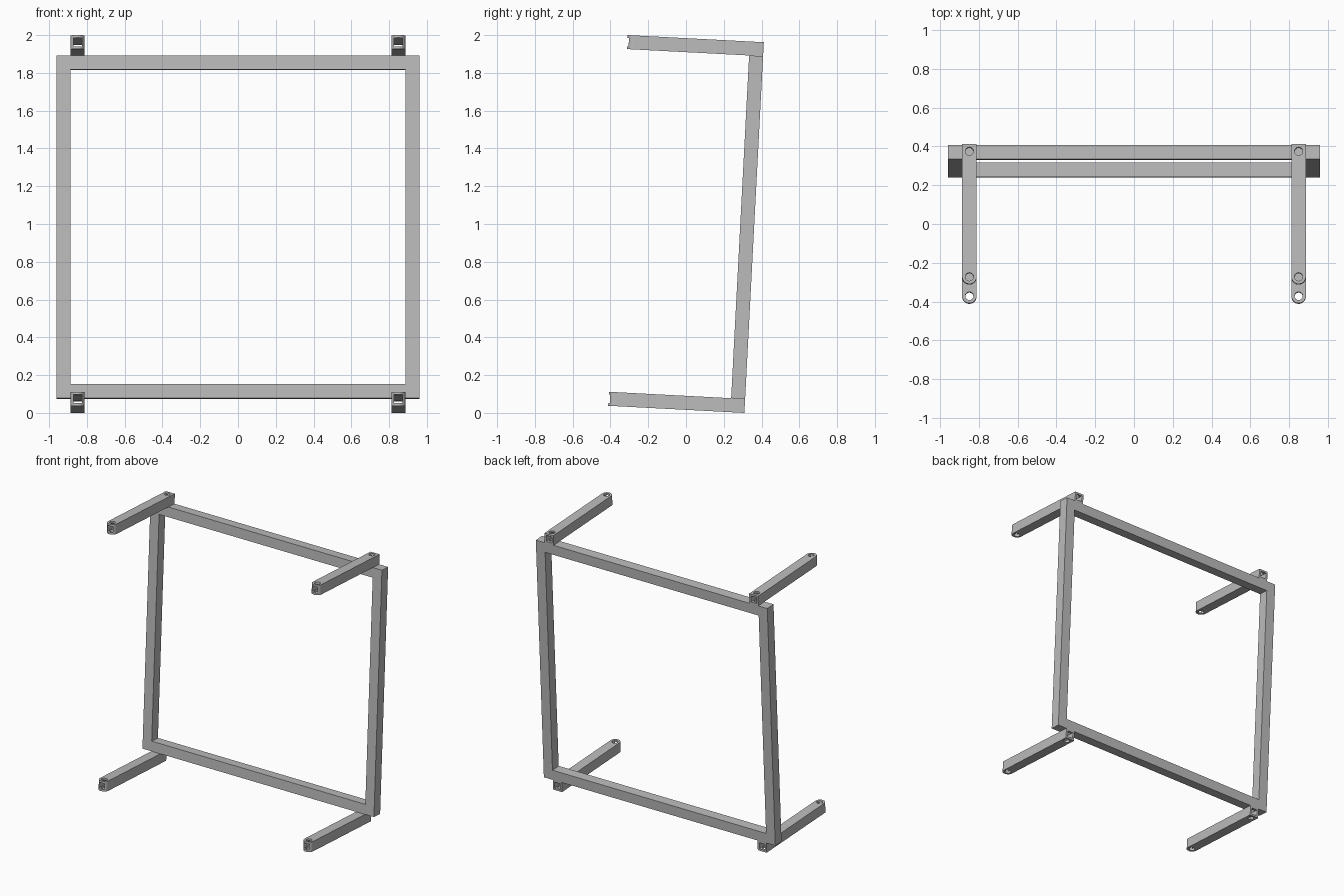
import bpy, bmesh, math
from mathutils import Matrix, Vector

cube = bpy.data.objects.get("Cube")
if cube:
    bpy.data.objects.remove(cube, do_unlink=True)

TUBE = 0.074                      # outer width of the square tube
BORE = 0.046                      # inner width of the arm tube
HALF_W, HEIGHT, ARM = 0.96, 1.965, 0.722
ARM_X = HALF_W - 1.5 * TUBE
HOLE_Y = ARM / 2 - TUBE / 2
HOLE_R = 0.021
TILT = Matrix.Translation((0, 0, 1)) @ Matrix.Rotation(math.radians(-3), 4, 'X')

steel = bpy.data.materials.new("grey steel")
steel.use_nodes = True
colour = (0.5, 0.5, 0.5, 1)
steel.diffuse_color = colour
steel.node_tree.nodes["Principled BSDF"].inputs["Base Color"].default_value = colour


def make_object(name, bm):
    bmesh.ops.recalc_face_normals(bm, faces=bm.faces)
    mesh = bpy.data.meshes.new(name)
    bm.to_mesh(mesh)
    bm.free()
    obj = bpy.data.objects.new(name, mesh)
    bpy.context.collection.objects.link(obj)
    return obj


def prism(name, outline, depth, direction):
    """Extrude a closed outline along a direction."""
    bm = bmesh.new()
    face = bm.faces.new([bm.verts.new(p) for p in outline])
    new = bmesh.ops.extrude_face_region(bm, geom=[face])["geom"]
    verts = [v for v in new if isinstance(v, bmesh.types.BMVert)]
    bmesh.ops.translate(bm, verts=verts, vec=Vector(direction) * depth)
    return make_object(name, bm)


def arc(y, radius, start, end, steps):
    angles = [start + (end - start) * i / steps for i in range(steps + 1)]
    return [(radius * math.cos(a), y + radius * math.sin(a), -TUBE / 2) for a in angles]


def cut(obj, cutters):
    """Subtract the cutters, bake the result and remove them."""
    for c in cutters:
        c.hide_render = True
        mod = obj.modifiers.new("cut", 'BOOLEAN')
        mod.operation, mod.solver, mod.object = 'DIFFERENCE', 'EXACT', c
    graph = bpy.context.evaluated_depsgraph_get()
    mesh = bpy.data.meshes.new_from_object(obj.evaluated_get(graph))
    obj.modifiers.clear()
    obj.data = mesh
    for c in cutters:
        bpy.data.objects.remove(c, do_unlink=True)


def finish(obj, matrix):
    obj.data.materials.clear()
    obj.data.materials.append(steel)
    obj.matrix_world = matrix


# Rectangular frame: a window-shaped ring of square tube
frame_h = HEIGHT / 2 - TUBE
y_front = ARM / 2 - TUBE


def rectangle(hw, hh, y):
    return [(-hw, y, -hh), (hw, y, -hh), (hw, y, hh), (-hw, y, hh)]


frame = prism("frame", rectangle(HALF_W, frame_h, y_front), TUBE, (0, 1, 0))
opening = prism("frame_opening", rectangle(HALF_W - TUBE, frame_h - TUBE, y_front - TUBE),
                TUBE * 3, (0, 1, 0))
cut(frame, [opening])
finish(frame, TILT)

# Hollow arm: rounded front end, square rear end, a bolt hole at each end
r = TUBE / 2
outline = [(r, ARM / 2, -r), (-r, ARM / 2, -r)] + arc(-HOLE_Y, r, math.pi, 2 * math.pi, 24)
arm = prism("upper_left_arm", outline, TUBE, (0, 0, 1))
bore = prism("arm_bore", rectangle(BORE / 2, BORE / 2, -ARM), ARM * 2, (0, 1, 0))
holes = []
for y in (-HOLE_Y, HOLE_Y):
    circle = [(x, yy, z - TUBE) for x, yy, z in arc(y, HOLE_R, 0, 2 * math.pi, 32)[:-1]]
    holes.append(prism("bolt_hole", circle, TUBE * 3, (0, 0, 1)))
cut(arm, [bore] + holes)

bpy.ops.object.select_all(action='DESELECT')
arm.select_set(True)
bpy.context.view_layer.objects.active = arm
bpy.ops.object.shade_smooth_by_angle(angle=math.radians(30))

# Four arms, above and below the frame on each side
for level, sz in (("upper", 1), ("lower", -1)):
    for side, sx in (("left", 1), ("right", -1)):
        first = sz == 1 and sx == 1
        part = arm if first else arm.copy()
        part.name = f"{level}_{side}_arm"
        if not first:
            bpy.context.collection.objects.link(part)
        finish(part, TILT @ Matrix.Translation((sx * ARM_X, 0, sz * (HEIGHT - TUBE) / 2)))
